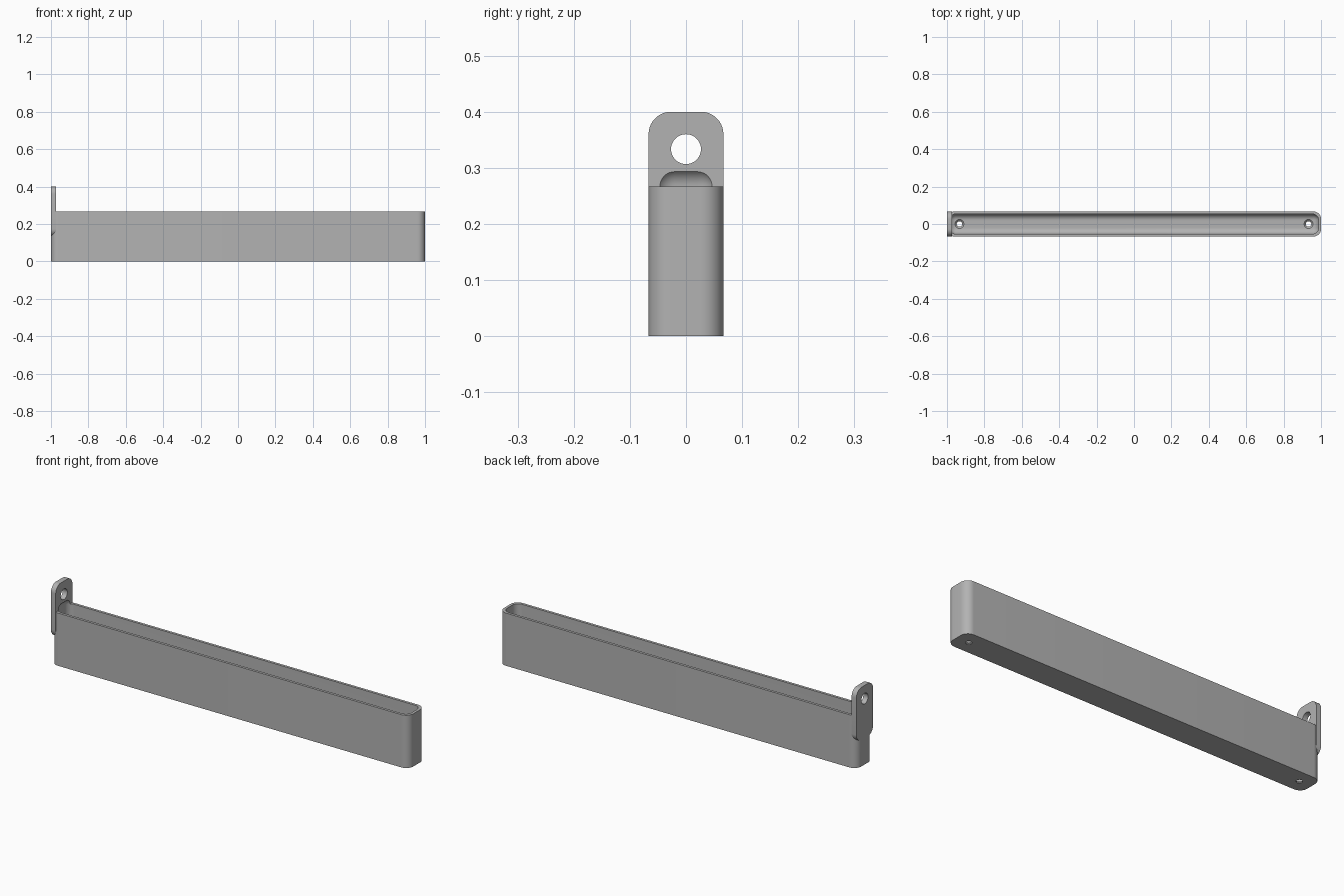
import bpy, bmesh, math
from mathutils import Matrix

if "Cube" in bpy.data.objects:
    bpy.data.objects.remove(bpy.data.objects["Cube"])

U = 2 / 150  # working unit: the tray is 150 units long

grey = bpy.data.materials.new("plain grey")
grey.diffuse_color = (0.45, 0.45, 0.45, 1)
grey.use_nodes = True
grey.node_tree.nodes["Principled BSDF"].inputs["Base Color"].default_value = grey.diffuse_color


def finish(bm, name):
    bmesh.ops.scale(bm, vec=(U, U, U), verts=bm.verts)
    bmesh.ops.recalc_face_normals(bm, faces=bm.faces)
    me = bpy.data.meshes.new(name)
    bm.to_mesh(me)
    bm.free()
    me.materials.append(grey)
    ob = bpy.data.objects.new(name, me)
    bpy.context.collection.objects.link(ob)
    return ob


def rounded_box(name, lo, hi, radius, axes, segments=10):
    """Box from lo to hi with the edges parallel to the given axes rounded."""
    bm = bmesh.new()
    bmesh.ops.create_cube(bm, size=1)
    for v in bm.verts:
        v.co = [(a + b) / 2 + c * (b - a) for a, b, c in zip(lo, hi, v.co)]
    edges = [e for e in bm.edges
             if any(abs((e.verts[0].co - e.verts[1].co)[a]) > 1e-4 for a in axes)]
    bmesh.ops.bevel(bm, geom=edges, offset=radius, segments=segments,
                    profile=0.5, affect='EDGES')
    return finish(bm, name)


def cone(name, centre, r_low, r_high, depth, along_x=False):
    bm = bmesh.new()
    rot = Matrix.Rotation(math.pi / 2, 4, 'Y') if along_x else Matrix()
    bmesh.ops.create_cone(bm, cap_ends=True, segments=40, radius1=r_low,
                          radius2=r_high, depth=depth,
                          matrix=Matrix.Translation(centre) @ rot)
    return finish(bm, name)


def combine(target, other, operation):
    mod = target.modifiers.new(operation, 'BOOLEAN')
    mod.object, mod.operation, mod.solver = other, operation, 'EXACT'
    bpy.context.view_layer.objects.active = target
    bpy.ops.object.modifier_apply(modifier=mod.name)
    bpy.data.objects.remove(other)


# Long tray body with rounded upright corners
tray = rounded_box("hanging_tray", (-75, -5, 0), (75, 5, 20), 3, (2,))

# Flush hanging tab at the left end
tab = rounded_box("hanging_tab", (-75, -5, 10), (-73, 5, 30), 3, (0,))
combine(tray, tab, 'UNION')

# Fully rounded cavity, which also scoops into the foot of the tab
cavity = rounded_box("cavity_cutter", (-74, -4, 1), (74, 4, 22.5), 2.5, (0, 1, 2))
combine(tray, cavity, 'DIFFERENCE')

# Hanging hole through the tab
combine(tray, cone("tab_hole_cutter", (-74, 0, 25), 2, 2, 6, True), 'DIFFERENCE')

# Countersunk screw holes in the floor
for x in (-70, 70):
    combine(tray, cone("screw_cutter", (x, 0, 0), 1.1, 1.1, 6), 'DIFFERENCE')
    combine(tray, cone("sink_cutter", (x, 0, 0.8), 1.1, 2.1, 1), 'DIFFERENCE')

# Smooth rounded surfaces, crisp edges
bpy.ops.object.select_all(action='DESELECT')
tray.select_set(True)
bpy.context.view_layer.objects.active = tray
bpy.ops.object.shade_smooth_by_angle(angle=math.radians(30))
